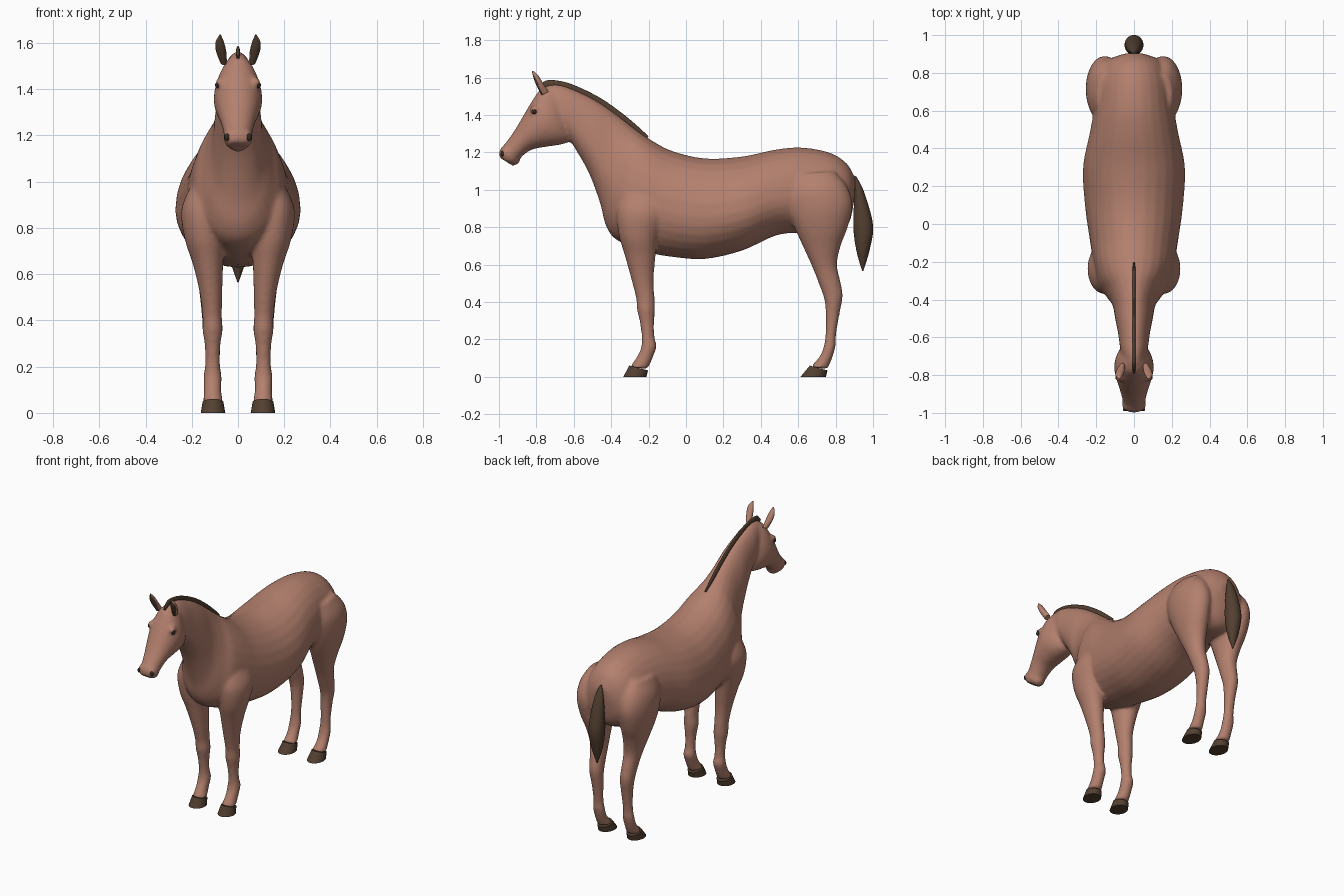
import bpy, bmesh, math
from mathutils import Vector


def material(name, rgb):
    m = bpy.data.materials.new(name)
    m.diffuse_color = (*rgb, 1)
    return m


COAT = material("chestnut coat", (0.45, 0.215, 0.155))
DARK = material("dark brown hair and hoof", (0.085, 0.05, 0.03))
BLACK = material("dark eye", (0.035, 0.022, 0.016))


def catmull(p0, p1, p2, p3, t):
    return [0.5 * (2 * b + (c - a) * t + (2 * a - 5 * b + 4 * c - d) * t * t
                   + (3 * b - a - 3 * c + d) * t ** 3)
            for a, b, c, d in zip(p0, p1, p2, p3)]


def loft(bm, rings, side=1, wide=0.5, steps=5, segs=28):
    """Skin oval rings. Ring = (y,z of one profile edge, y,z of other edge, half width, x offset).
    wide = where between both edges the ring is widest."""
    fine = []
    last = len(rings) - 1
    for i in range(last):
        four = [rings[max(0, min(last, i + k))] for k in (-1, 0, 1, 2)]
        fine += [catmull(*four, s / steps) for s in range(steps)]
    fine.append(rings[-1])
    loops = []
    for ya, za, yb, zb, w, x in fine:
        loop = []
        for k in range(segs):
            a = 2 * math.pi * k / segs
            c = math.cos(a)
            f = wide - c * (wide if c > 0 else 1 - wide)
            loop.append(bm.verts.new((side * (x + w * math.sin(a)),
                                      ya + (yb - ya) * f, za + (zb - za) * f)))
        loops.append(loop)
    for p, q in zip(loops, loops[1:]):
        for k in range(segs):
            n = (k + 1) % segs
            bm.faces.new((p[k], p[n], q[n], q[k]))
    bm.faces.new(loops[0])
    bm.faces.new(loops[-1])


def ball(bm, centre, radii):
    geo = bmesh.ops.create_uvsphere(bm, u_segments=20, v_segments=12, radius=1)
    for v in geo["verts"]:
        v.co = Vector(centre) + Vector([a * b for a, b in zip(v.co, radii)])


def finish(bm, name, *mats, smooth=True):
    bmesh.ops.recalc_face_normals(bm, faces=bm.faces)
    me = bpy.data.meshes.new(name)
    bm.to_mesh(me)
    bm.free()
    ob = bpy.data.objects.new(name, me)
    bpy.context.collection.objects.link(ob)
    for m in mats:
        me.materials.append(m)
    for p in me.polygons:
        p.use_smooth = smooth and len(p.vertices) < 5
    return ob


# torso running forward into the neck
torso = [(.905, 1.06, .90, .95, .05, 0), (.86, 1.14, .87, .82, .14, 0),
         (.77, 1.198, .79, .76, .19, 0), (.62, 1.226, .62, .77, .21, 0),
         (.48, 1.215, .48, .755, .235, 0), (.30, 1.178, .30, .675, .27, 0),
         (.10, 1.168, .10, .63, .26, 0), (-.08, 1.21, -.08, .642, .235, 0),
         (-.20, 1.275, -.20, .665, .215, 0), (-.25, 1.31, -.36, .725, .19, 0),
         (-.30, 1.348, -.425, .80, .15, 0), (-.38, 1.41, -.46, .93, .115, 0),
         (-.48, 1.478, -.515, 1.08, .10, 0), (-.58, 1.528, -.575, 1.19, .085, 0),
         (-.67, 1.56, -.63, 1.27, .075, 0), (-.74, 1.56, -.71, 1.32, .06, 0)]
head = [(-.70, 1.565, -.615, 1.32, .05, 0), (-.775, 1.54, -.63, 1.257, .09, 0),
        (-.82, 1.48, -.69, 1.238, .105, 0), (-.865, 1.405, -.76, 1.228, .095, 0),
        (-.915, 1.32, -.83, 1.212, .076, 0), (-.965, 1.25, -.885, 1.17, .062, 0),
        (-.995, 1.215, -.91, 1.14, .06, 0), (-1.0, 1.175, -.945, 1.14, .045, 0)]
foreleg = [(-.34, .98, -.14, 1.0, .05, .15), (-.37, .88, -.10, .88, .088, .157),
           (-.36, .76, -.15, .74, .085, .145), (-.328, .65, -.163, .64, .066, .13),
           (-.292, .52, -.173, .52, .049, .117), (-.267, .42, -.168, .42, .042, .112),
           (-.262, .36, -.166, .36, .044, .11), (-.247, .29, -.17, .29, .034, .11),
           (-.237, .21, -.168, .21, .032, .11), (-.242, .15, -.157, .165, .04, .11),
           (-.267, .10, -.178, .10, .038, .11), (-.302, .052, -.205, .042, .043, .108)]
hindleg = [(.56, 1.08, .79, 1.10, .05, .15), (.535, .98, .86, 1.02, .092, .155),
           (.55, .88, .89, .92, .10, .155), (.583, .79, .865, .80, .088, .15),
           (.633, .68, .827, .70, .07, .137), (.678, .58, .808, .60, .054, .125),
           (.713, .49, .828, .50, .046, .118), (.74, .41, .838, .43, .043, .114),
           (.747, .32, .82, .33, .036, .11), (.745, .22, .802, .22, .032, .11),
           (.733, .15, .80, .165, .039, .11), (.708, .10, .782, .10, .038, .11),
           (.663, .052, .757, .042, .043, .108)]

# body: everything coat coloured fused into one smooth skin
bm = bmesh.new()
loft(bm, torso, wide=.58)
loft(bm, head)
ball(bm, (0, -.922, 1.162), (.042, .035, .033))          # lower lip
for s in (1, -1):
    loft(bm, foreleg, s)
    loft(bm, hindleg, s)
    ball(bm, (s * .078, -.808, 1.43), (.02, .028, .022))  # brow
    ball(bm, (s * .04, -.965, 1.195), (.022, .026, .03))  # nostril rim
body = finish(bm, "horse_body", COAT)
mod = body.modifiers.new("fuse", "REMESH")
mod.mode = "VOXEL"
mod.voxel_size = .01
mod.use_smooth_shade = True
mod = body.modifiers.new("soften", "SMOOTH")
mod.factor = .5
mod.iterations = 8

# hooves
for leg, prof in (("front", [(-.303, .06, -.203, .034, .045, .108), (-.335, 0, -.212, 0, .053, .108)]),
                  ("hind", [(.662, .06, .757, .034, .045, .108), (.612, 0, .748, 0, .053, .108)])):
    bm = bmesh.new()
    for s in (1, -1):
        loft(bm, prof, s, steps=1)
    finish(bm, leg + "_hooves", DARK)

# ears, dark on the hollow front face
bm = bmesh.new()
ear = [(-.772, 1.505, -.735, 1.525, .014, .062), (-.798, 1.555, -.766, 1.573, .022, .073),
       (-.815, 1.597, -.79, 1.611, .018, .079), (-.824, 1.634, -.818, 1.637, .003, .077)]
for s in (1, -1):
    loft(bm, ear, s, segs=20)
ears = finish(bm, "ears", COAT, DARK)
for p in ears.data.polygons:
    if p.normal.dot(Vector((0, -.87, -.5))) > .5:
        p.material_index = 1

# mane ridge along the crest
bm = bmesh.new()
loft(bm, [(-.792, 1.545, -.775, 1.525, .006, 0), (-.75, 1.584, -.74, 1.53, .009, 0),
          (-.67, 1.581, -.66, 1.53, .009, 0), (-.58, 1.552, -.57, 1.50, .009, 0),
          (-.46, 1.492, -.48, 1.44, .009, 0), (-.35, 1.416, -.37, 1.37, .009, 0),
          (-.27, 1.350, -.29, 1.31, .009, 0), (-.20, 1.286, -.22, 1.26, .006, 0)], segs=16)
finish(bm, "mane", DARK)

# tail
bm = bmesh.new()
loft(bm, [(.90, 1.078, .912, 1.07, .005, 0), (.90, .98, .955, .98, .033, 0),
          (.895, .80, 1.0, .81, .05, 0), (.912, .67, .982, .68, .037, 0),
          (.942, .565, .948, .565, .003, 0)])
finish(bm, "tail", DARK)

# eyes and nostrils
bm = bmesh.new()
for s in (1, -1):
    ball(bm, (s * .088, -.812, 1.418), (.011, .015, .014))
finish(bm, "eyes", BLACK)
bm = bmesh.new()
for s in (1, -1):
    ball(bm, (s * .046, -.982, 1.192), (.013, .009, .016))
finish(bm, "nostrils", BLACK)
